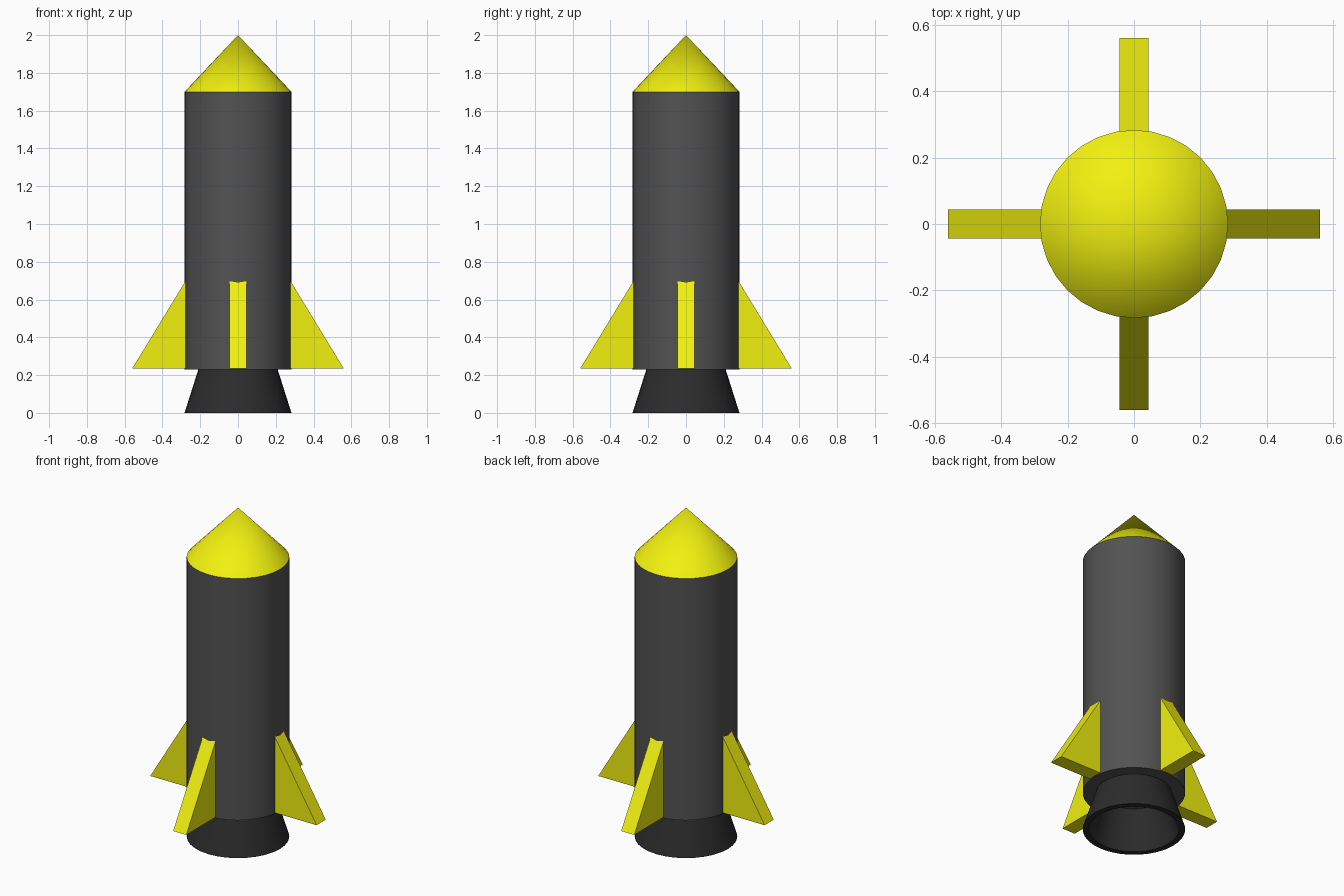
import bpy, math

if "Cube" in bpy.data.objects:
    bpy.data.objects.remove(bpy.data.objects["Cube"])

SIDES = 32
R = 0.283


def material(name, rgb):
    m = bpy.data.materials.new(name)
    m.diffuse_color = (*rgb, 1)
    m.use_nodes = True
    m.node_tree.nodes["Principled BSDF"].inputs["Base Color"].default_value = m.diffuse_color
    return m


yellow = material("yellow", (0.88, 0.88, 0.005))
grey = material("dark_grey", (0.085, 0.085, 0.085))
black = material("near_black", (0.025, 0.025, 0.025))


def add_object(name, verts, faces, mat, smooth=True):
    me = bpy.data.meshes.new(name)
    me.from_pydata(verts, [], faces)
    me.materials.append(mat)
    ob = bpy.data.objects.new(name, me)
    bpy.context.collection.objects.link(ob)
    if smooth:
        bpy.ops.object.select_all(action='DESELECT')
        ob.select_set(True)
        bpy.context.view_layer.objects.active = ob
        bpy.ops.object.shade_smooth_by_angle(angle=math.radians(35))
    return ob


def lathe(name, profile, mat, closed=False):
    """Spin (radius, z) points, listed bottom to top on the outside, about z."""
    verts, rings = [], []
    for r, z in profile:
        n = SIDES if r > 0 else 1
        rings.append([len(verts) + i for i in range(n)])
        verts += [(r * math.cos(math.tau * i / SIDES),
                   r * math.sin(math.tau * i / SIDES), z) for i in range(n)]
    pairs = list(zip(rings, rings[1:]))
    if closed:
        pairs.append((rings[-1], rings[0]))
    faces = []
    for a, b in pairs:
        for i in range(SIDES):
            j = (i + 1) % SIDES
            if len(a) == 1:
                faces.append((a[0], b[j], b[i]))
            elif len(b) == 1:
                faces.append((a[i], a[j], b[0]))
            else:
                faces.append((a[i], a[j], b[j], b[i]))
    return add_object(name, verts, faces, mat)


# Fuselage, nose and hollow nozzle
lathe("body", [(0, 0.23), (R, 0.23), (R, 1.70), (0, 1.70)], grey)
lathe("nose_cone", [(R, 1.70), (0, 2.0)], yellow)
lathe("nozzle", [(R, 0), (0.21, 0.23), (0.175, 0.23), (0.248, 0)], black, closed=True)

# Four fins: triangular plates rooted just inside the body
fin_profile = [(0.25, 0.235), (0.56, 0.235), (0.25, 0.744)]
T = 0.044
for k, side in enumerate(("right", "back", "left", "front")):
    verts = [(r, y, z) for y in (-T, T) for r, z in fin_profile]
    faces = [(0, 1, 2), (5, 4, 3), (0, 3, 4, 1), (1, 4, 5, 2), (2, 5, 3, 0)]
    fin = add_object(side + "_fin", verts, faces, yellow, smooth=False)
    fin.rotation_euler.z = k * math.pi / 2
